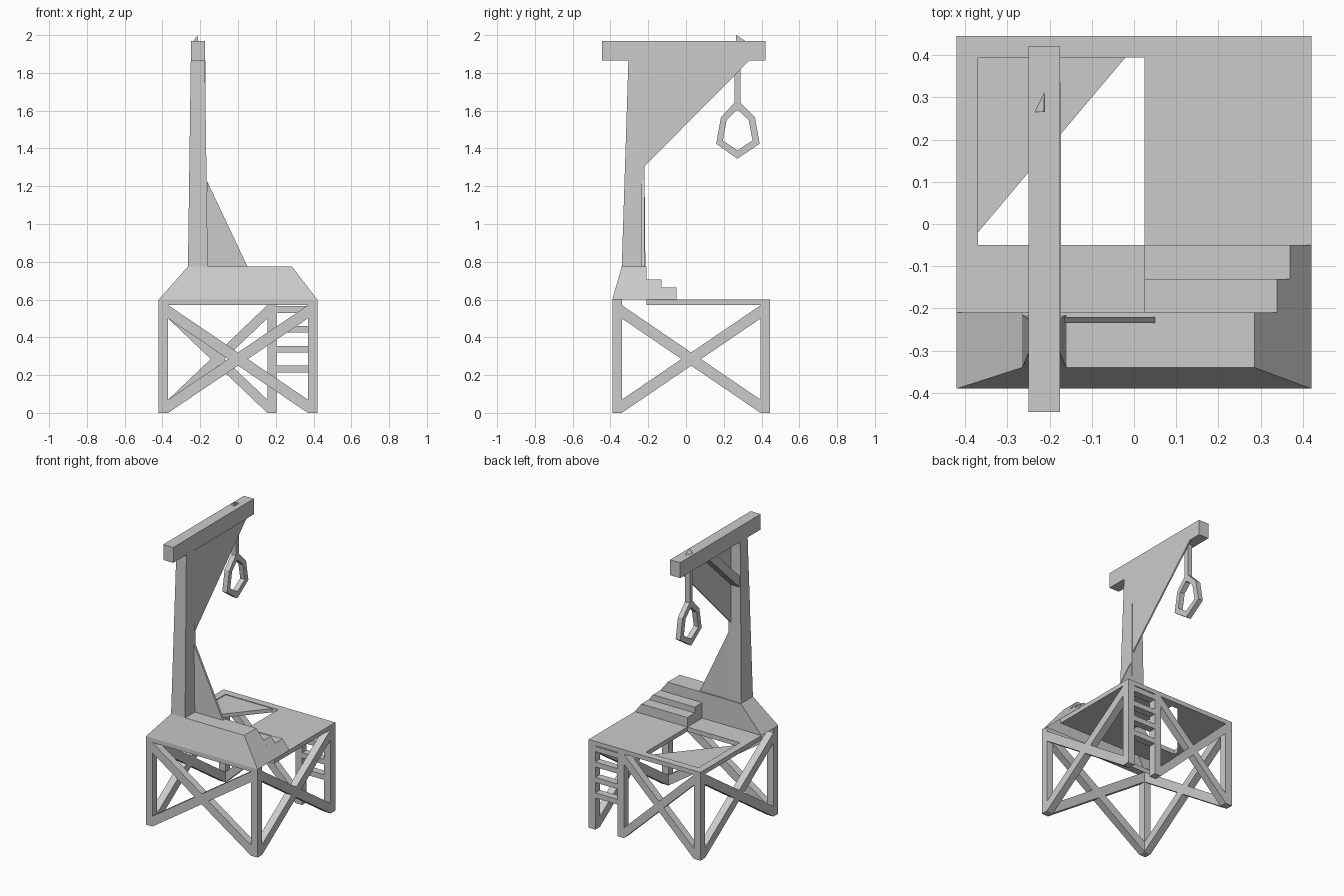
import bpy
import bmesh
from mathutils import Vector

cube = bpy.data.objects.get("Cube")
if cube:
    bpy.data.objects.remove(cube, do_unlink=True)

GREY = (0.6, 0.6, 0.6, 1)
mat = bpy.data.materials.new("plain_grey")
mat.use_nodes = True
mat.diffuse_color = GREY
mat.node_tree.nodes["Principled BSDF"].inputs["Base Color"].default_value = GREY


def finish(name, bm):
    bmesh.ops.recalc_face_normals(bm, faces=bm.faces)
    mesh = bpy.data.meshes.new(name)
    bm.to_mesh(mesh)
    bm.free()
    mesh.materials.append(mat)
    ob = bpy.data.objects.new(name, mesh)
    bpy.context.collection.objects.link(ob)
    return ob


def loft(name, low, high, z0, z1, bottom=True):
    """Tapered block between two rectangles given as (x0, x1, y0, y1)."""
    bm = bmesh.new()
    rings = []
    for (x0, x1, y0, y1), z in ((low, z0), (high, z1)):
        rings.append([bm.verts.new((x, y, z)) for x, y in
                      ((x0, y0), (x1, y0), (x1, y1), (x0, y1))])
    a, b = rings
    for i in range(4):
        j = (i + 1) % 4
        bm.faces.new((a[i], a[j], b[j], b[i]))
    bm.faces.new(b)
    if bottom:
        bm.faces.new(a[::-1])
    return finish(name, bm)


def box(name, x0, x1, y0, y1, z0, z1):
    rect = (x0, x1, y0, y1)
    return loft(name, rect, rect, z0, z1)


def prism(name, outline, axis, start, end):
    """Extrude a flat outline along x, y or z; the outline uses the other two axes."""
    def place(p, d):
        return {"x": (d, *p), "y": (p[0], d, p[1]), "z": (*p, d)}[axis]
    bm = bmesh.new()
    face = bm.faces.new([bm.verts.new(place(p, start)) for p in outline])
    out = bmesh.ops.extrude_face_region(bm, geom=[face])
    verts = [v for v in out["geom"] if isinstance(v, bmesh.types.BMVert)]
    shift = Vector(place((0, 0), end - start))
    bmesh.ops.translate(bm, verts=verts, vec=shift)
    return finish(name, bm)


X, Y0, Y1, W = 0.42, -0.39, 0.445, 0.05
DECK_LOW, DECK = 0.57, 0.6

# Legs
for name, x, y in (("front_right_leg", -X, Y0), ("front_left_leg", X - W, Y0),
                   ("back_right_leg", -X, Y1 - W), ("back_left_leg", X - W, Y1 - W),
                   ("ladder_leg", 0.155, Y1 - W)):
    box(name, x, x + W, y, y + W, 0, DECK_LOW)


# Crossed braces between the legs
def cross(name, axis, a, b, start):
    for tag, p, q in (("rising", a, b), ("falling", b, a)):
        prism(f"{name}_{tag}_brace", [(p, 0), (q, 0.5), (q, DECK_LOW), (p, 0.07)],
              axis, start, start + W)


cross("front", "y", -X + W, X - W, Y0)
cross("back", "y", -X + W, 0.155, Y1 - W)
cross("right", "x", Y0 + W, Y1 - W, -X)
cross("left", "x", Y0 + W, Y1 - W, X - W)

# Ladder rungs
for i in range(4):
    z = 0.215 + 0.105 * i
    box(f"ladder_rung_{i + 1}", 0.205, X - W, Y1 - W, Y1, z, z + 0.035)

# Deck around the trapdoor opening
HX0, HX1, HY0, HY1 = -0.37, 0.025, -0.05, 0.395
box("deck_front_rim", -X, X, Y0, Y0 + W, DECK_LOW, DECK)
box("deck_middle", -X, X, -0.21, HY0, DECK_LOW, DECK)
box("deck_right_rim", -X, HX0, HY0, Y1, DECK_LOW, DECK)
box("deck_back_rim", HX0, HX1, HY1, Y1, DECK_LOW, DECK)
box("deck_floor", HX1, X, HY0, Y1, DECK_LOW, DECK)
prism("opening_corner_plate", [(HX0, HY1), (-0.02, HY1), (HX0, -0.02)],
      "z", DECK_LOW, DECK - 0.005)

# Raised platform, hollow underneath
loft("platform", (-X, X, Y0, -0.21), (-0.265, 0.285, -0.34, -0.21), DECK, 0.775, bottom=False)

# Steps with ends that follow the platform slope
for name, y0, y1, z in (("upper_step", -0.21, -0.13, 0.705), ("lower_step", -0.13, HY0, 0.665)):
    end = X - (z - DECK) * 0.77
    prism(name, [(HX1, DECK), (X, DECK), (end, z), (HX1, z)], "y", y0, y1)

# Post and top beam
loft("post", (-0.265, -0.16, -0.34, -0.215), (-0.25, -0.175, -0.305, -0.225), 0.775, 1.865)
box("top_beam", -0.25, -0.175, -0.445, 0.42, 1.865, 1.97)

# Braces on the post
prism("foot_gusset", [(-0.165, 0.775), (0.05, 0.775), (-0.165, 1.23)], "y", -0.235, -0.22)
prism("beam_gusset", [(-0.225, 1.3), (0.335, 1.865), (-0.225, 1.865)], "x", -0.183, -0.173)
prism("beam_brace", [(-0.225, 1.555), (0.1, 1.865), (0.02, 1.865), (-0.225, 1.63)],
      "x", -0.245, -0.183)

# Rope with its loop
ROPE = (-0.23, -0.195)
box("rope", *ROPE, 0.257, 0.288, 1.625, 1.865)
outer = [(0.255, 1.64), (0.185, 1.565), (0.16, 1.425), (0.272, 1.345),
         (0.39, 1.425), (0.365, 1.565), (0.29, 1.64)]
inner = [(0.268, 1.602), (0.215, 1.55), (0.195, 1.442), (0.272, 1.39),
         (0.352, 1.442), (0.332, 1.55), (0.278, 1.602)]
bm = bmesh.new()
rings = [[bm.verts.new((x, *p)) for p in pts]
         for pts, x in ((outer, ROPE[0]), (outer, ROPE[1]), (inner, ROPE[1]), (inner, ROPE[0]))]
for r in range(4):
    a, b = rings[r], rings[(r + 1) % 4]
    for i in range(len(outer)):
        j = (i + 1) % len(outer)
        bm.faces.new((a[i], a[j], b[j], b[i]))
finish("rope_loop", bm)

# Rope end poking through the beam
bm = bmesh.new()
tip = [bm.verts.new(p) for p in ((-0.237, 0.265, 1.968), (-0.212, 0.265, 1.968),
                                 (-0.212, 0.315, 1.968), (-0.214, 0.266, 2.0))]
bmesh.ops.convex_hull(bm, input=tip)
finish("rope_end", bm)
